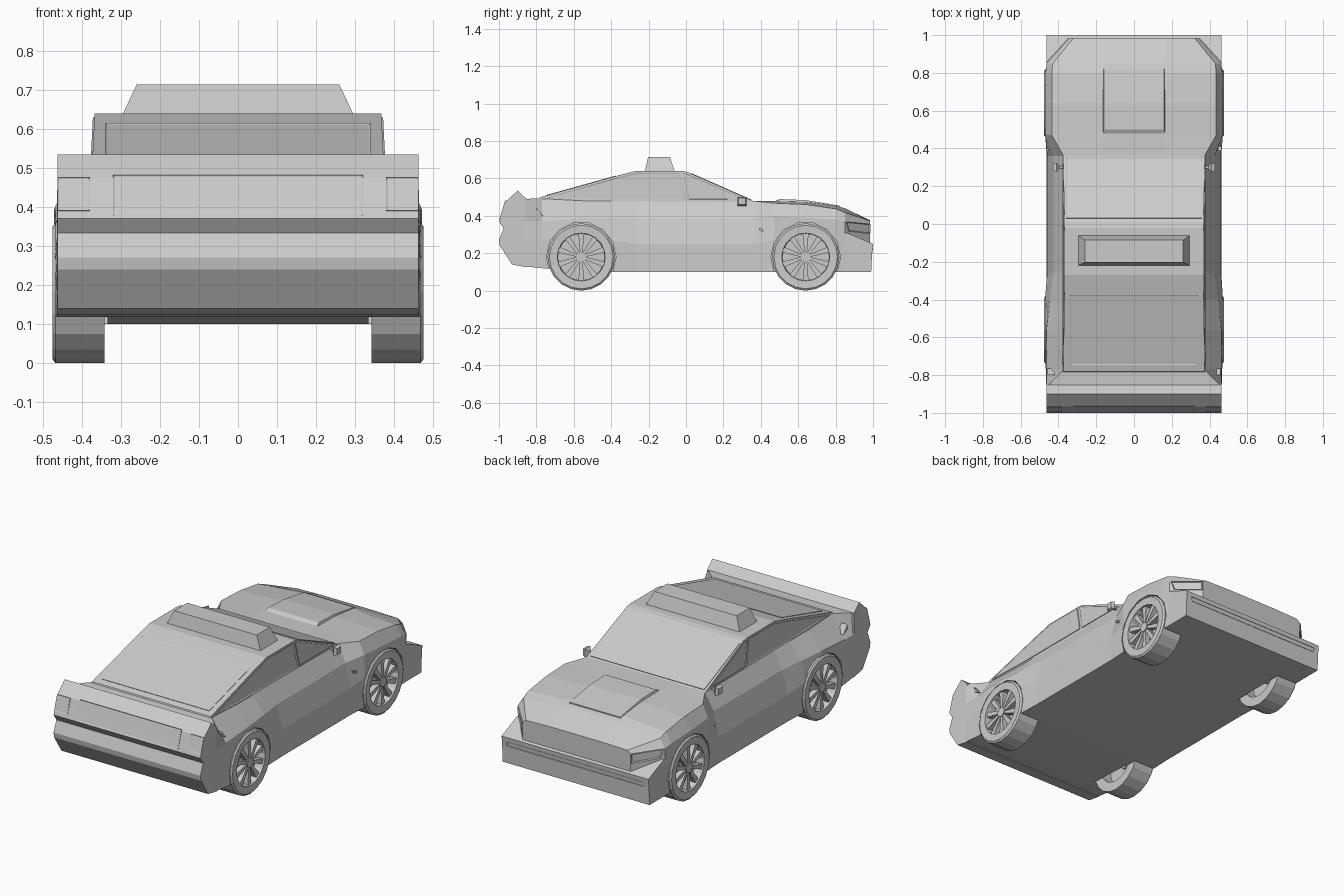
import bpy, bmesh, math
from mathutils import Vector

if "Cube" in bpy.data.objects:
    bpy.data.objects.remove(bpy.data.objects["Cube"])


def finish(name, bm, mirror=False):
    bmesh.ops.recalc_face_normals(bm, faces=bm.faces[:])
    me = bpy.data.meshes.new(name)
    bm.to_mesh(me)
    bm.free()
    ob = bpy.data.objects.new(name, me)
    bpy.context.collection.objects.link(ob)
    if mirror:
        ob.modifiers.new("Mirror", 'MIRROR')
    return ob


def loft(name, rings, mirror=False, closed=False):
    """Skin rings of equal length; cap the ends or join last to first."""
    bm = bmesh.new()
    vs = [[bm.verts.new(p) for p in r] for r in rings]
    n = len(vs[0])
    pairs = list(zip(vs, vs[1:])) + ([(vs[-1], vs[0])] if closed else [])
    for a, b in pairs:
        for i in range(n):
            j = (i + 1) % n
            bm.faces.new((a[i], a[j], b[j], b[i]))
    if not closed:
        bm.faces.new(vs[0])
        bm.faces.new(vs[-1])
    return finish(name, bm, mirror)


def prism(name, profile, x0, x1, mirror=False):
    """Extrude a (y, z) profile along x."""
    return loft(name, [[(x, y, z) for y, z in profile] for x in (x0, x1)], mirror)


def panel(name, pts, out, mirror=False, rim=0.005, lift=0.002, sink=0.002):
    """Thin framed panel lying on a surface, facing 'out'."""
    bm = bmesh.new()
    d = Vector(out).normalized() * lift
    lo = [bm.verts.new(Vector(p) - d) for p in pts]
    hi = [bm.verts.new(Vector(p) + d) for p in pts]
    n = len(pts)
    bm.faces.new(lo)
    top = bm.faces.new(hi)
    for i in range(n):
        j = (i + 1) % n
        bm.faces.new((lo[i], lo[j], hi[j], hi[i]))
    bmesh.ops.recalc_face_normals(bm, faces=bm.faces[:])
    bmesh.ops.inset_region(bm, faces=[top], thickness=rim, depth=-sink)
    return finish(name, bm, mirror)


# Lower body: y, then half section (x, z) of ridge, shoulder, crease, belly, sill
sections = [
    (-0.86, (.17, .49), (.463, .49), (.464, .37), (.464, .27), (.463, .13)),
    (-0.77, (.17, .495), (.372, .495), (.462, .37), (.467, .27), (.465, .12)),
    (-0.56, (.17, .485), (.372, .485), (.462, .385), (.474, .30), (.470, .11)),
    (-0.40, (.17, .485), (.372, .485), (.445, .385), (.471, .27), (.467, .10)),
    (-0.26, (.17, .485), (.372, .485), (.427, .385), (.460, .25), (.462, .10)),
    (0.36, (.17, .480), (.372, .480), (.427, .385), (.460, .25), (.462, .10)),
    (0.47, (.17, .479), (.435, .468), (.469, .40), (.470, .27), (.468, .10)),
    (0.64, (.17, .474), (.435, .461), (.472, .39), (.473, .30), (.470, .10)),
    (0.80, (.17, .455), (.435, .438), (.468, .38), (.468, .27), (.465, .10)),
    (0.85, (.17, .440), (.430, .418), (.463, .37), (.463, .27), (.463, .10)),
    (0.985, (.17, .376), (.32, .372), (.340, .358), (.340, .25), (.340, .10)),
]
rings = []
for y, *half in sections:
    rings.append([(x, y, z) for x, z in half] + [(-x, y, z) for x, z in reversed(half)])
body = loft("lower_body", rings)

# Wheel arch cutters
WHEELS = ((-0.56, "rear"), (0.64, "front"))
for wy, label in WHEELS:
    for s, side_name in ((1, "right"), (-1, "left")):
        circ = [(wy + .186 * math.cos(math.tau * i / 14), .18 + .186 * math.sin(math.tau * i / 14))
                for i in range(14)]
        cut = prism(f"{label}_{side_name}_arch_cutter", circ, s * .335, s * .6)
        cut.hide_render = True
        cut.hide_viewport = True
        m = body.modifiers.new("Arch", 'BOOLEAN')
        m.operation = 'DIFFERENCE'
        m.solver = 'EXACT'
        m.object = cut

# Tail with spoiler lip, light band and lower bumper
prism("tail", [(-.85, .488), (-.90, .535), (-.965, .475), (-1, .37), (-.975, .333), (-1, .27),
               (-.995, .24), (-.93, .14), (-.85, .125)], -.463, .463)
panel("rear_plate_panel", [(-.32, -.964, .482), (.32, -.964, .482), (.32, -.997, .377), (-.32, -.997, .377)],
      (0, -1, .3))
panel("tail_light", [(.38, -.967, .475), (.463, -.967, .475), (.463, -.993, .39), (.38, -.993, .39)],
      (0, -1, .3), True)

# Front bumper tray with intake slot, and headlights on the cut corners
prism("front_bumper", [(.835, .10), (.835, .30), (.86, .31), (1, .25), (.995, .20), (.99, .10)], -.463, .463)
panel("intake_slot", [(-.43, .997, .225), (.43, .997, .225), (.43, .995, .20), (-.43, .995, .20)],
      (0, 1, 0), sink=.005)
panel("headlight", [(.458, .857, .368), (.343, .983, .356), (.343, .983, .305), (.445, .87, .318)],
      (.73, .68, 0), True, rim=.009, lift=.005, sink=.009)

# Cabin: side profile, slightly narrower at the roof
roofline = [(-.80, .47), (-.78, .50), (-.40, .606), (-.27, .64), (-.02, .64), (.01, .634), (.37, .475)]


def side(pts):
    return [(.376 - .05 * (z - .47), y, z) for y, z in pts]


loft("cabin", [side(roofline), [(-x, y, z) for x, y, z in side(roofline)]])
panel("windshield", [(-.36, .03, .626), (.36, .03, .626), (.36, .35, .485), (-.36, .35, .485)], (0, .4, .9))
panel("rear_window", [(-.34, -.375, .613), (.34, -.375, .613), (.34, -.745, .51), (-.34, -.745, .51)],
      (0, -.27, .96))
panel("rear_side_window", side([(-.74, .497), (-.39, .598), (-.265, .63), (-.035, .63), (-.005, .489), (-.5, .489)]),
      (1, 0, 0), True, lift=.004)
panel("front_side_window", side([(-.015, .63), (.005, .625), (.32, .487), (.015, .487)]),
      (1, 0, 0), True, lift=.004)

# Roof sign
loft("roof_sign", [[(-x, y0, z), (x, y0, z), (x, y1, z), (-x, y1, z)]
                   for x, y0, y1, z in ((.297, -.22, -.06, .635), (.26, -.203, -.085, .714))])

# Raised hood bulge with sloped sides
loft("hood_bulge", [[(-x, y, z), (x, y, z), (x + .012, y, z - .03), (-x - .012, y, z - .03)]
                    for y, x, z in ((.475, .165, .477), (.50, .16, .490), (.64, .16, .484), (.82, .16, .455))])

# Door mirrors and small markers
loft("door_mirror", [[(x, .30 - w, .478 - w), (x, .30 + w, .478 - w), (x, .30 + w, .478 + w), (x, .30 - w, .478 + w)]
                     for x, w in ((.37, .006), (.395, .008), (.41, .024), (.428, .018))], True)
prism("rear_side_marker", [(-.80, .445), (-.80, .415), (-.765, .40)], .42, .458, True)
prism("front_side_marker", [(.39, .335), (.41, .33), (.415, .315), (.395, .32)], .43, .462, True)


# Wheels: hollow tyre, spokes, hub and brake plate
def at(wy, r, a, x):
    return (x, wy + r * math.cos(a), .18 + r * math.sin(a))


for wy, label in WHEELS:
    tyre = [(.18, .342), (.18, .468), (.17, .476), (.128, .474), (.125, .45), (.125, .342)]
    loft(f"{label}_tyre", [[at(wy, r, math.tau * i / 20, x) for r, x in tyre] for i in range(20)], True, True)
    bm = bmesh.new()
    for k in range(10):
        a = math.tau * (k + .5) / 10
        quad = [(.02, -.35), (.128, -.12), (.128, .12), (.02, .35)]
        lo = [bm.verts.new(at(wy, r, a + d, .435)) for r, d in quad]
        hi = [bm.verts.new(at(wy, r, a + d, .465)) for r, d in quad]
        bm.faces.new(lo)
        bm.faces.new(hi)
        for i in range(4):
            j = (i + 1) % 4
            bm.faces.new((lo[i], lo[j], hi[j], hi[i]))
    finish(f"{label}_spokes", bm, True)
    for part, r, x0, x1 in (("hub", .027, .40, .47), ("brake_plate", .126, .41, .422)):
        prism(f"{label}_{part}", [at(wy, r, math.tau * i / 20, 0)[1:] for i in range(20)], x0, x1, True)
